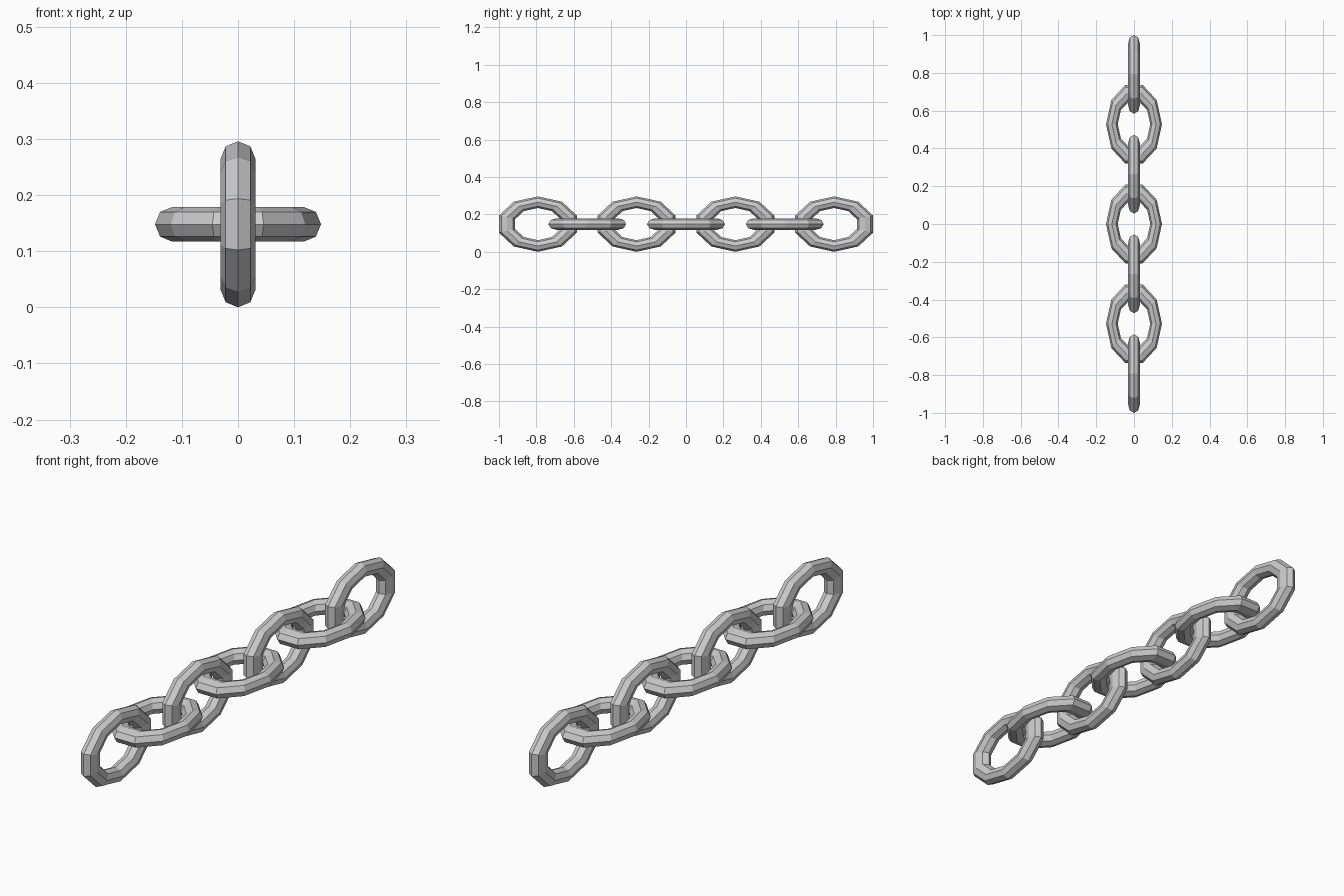
import bpy
import math

if "Cube" in bpy.data.objects:
    bpy.data.objects.remove(bpy.data.objects["Cube"])

MAJOR, MINOR = 0.117, 0.031   # ring radius and bar radius
STRETCH = 1.48                # links are elongated along the chain
SPACING = 0.264
HEIGHT = MAJOR + MINOR


def chain_link(index):
    upright = index % 2 == 0
    # low-poly ring, stretched along y, every other one turned upright
    bpy.ops.mesh.primitive_torus_add(
        major_segments=10, minor_segments=8,
        major_radius=MAJOR, minor_radius=MINOR,
        location=(0, (index - 3) * SPACING, HEIGHT),
        rotation=(0, math.pi / 2 if upright else 0, 0))
    link = bpy.context.object
    link.scale = (1, STRETCH, 1)
    link.name = f"{'upright' if upright else 'flat'}_link_{index + 1}"
    bpy.ops.object.shade_flat()


# seven interlocking links
for i in range(7):
    chain_link(i)
